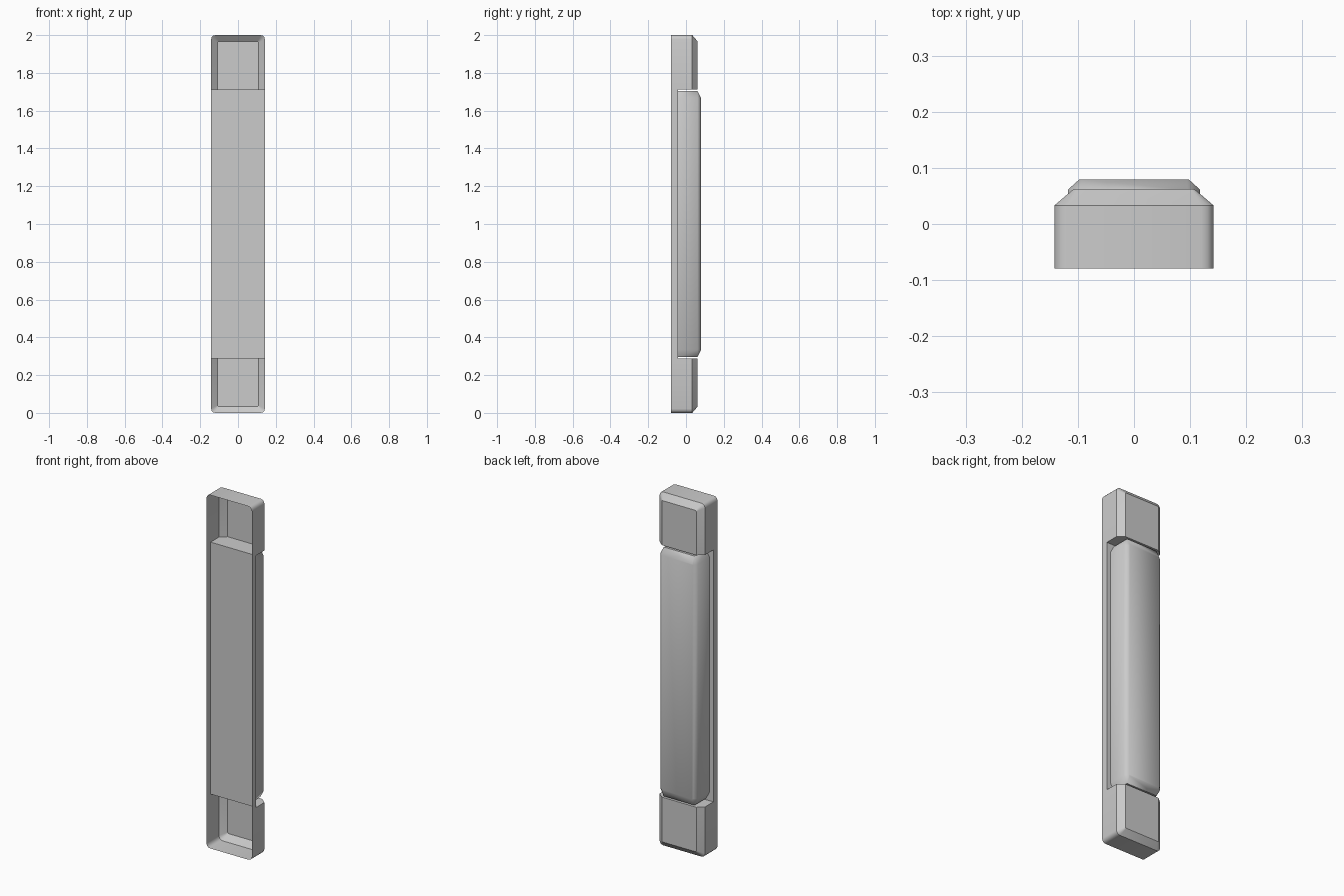
import bpy, bmesh, math

if "Cube" in bpy.data.objects:
    bpy.data.objects.remove(bpy.data.objects["Cube"])

W, R = 0.142, 0.022          # half width and corner radius of the housing
Y_FRONT, Y_FLOOR, Y_SHOULDER, Y_BACK = -0.079, -0.042, 0.033, 0.062
NOTCH = 0.713                # half length of the recess, about z = 1
C = 0.034                    # back chamfer inset
SEG = 3


def u_outline(inset, sign):
    """End outline (x, z) from one side of the recess round to the other."""
    w, top, r = W - inset, 1 - inset, max(R - inset, 0.006)
    pts = [(w, NOTCH)]
    for start, cx in ((0, w - r), (90, r - w)):
        for i in range(SEG + 1):
            a = math.radians(start + 90 * i / SEG)
            pts.append((cx + r * math.cos(a), top - r + r * math.sin(a)))
    pts.append((-w, NOTCH))
    return [(x * sign, 1 + z * sign) for x, z in pts]


def ring(bm, pts, y):
    return [bm.verts.new((x, y, z)) for x, z in pts]


def bridge(bm, a, b, closed):
    n = len(a)
    for i in range(n if closed else n - 1):
        j = (i + 1) % n
        bm.faces.new((a[i], a[j], b[j], b[i]))


def finish(bm, name, angle):
    bmesh.ops.recalc_face_normals(bm, faces=bm.faces)
    mesh = bpy.data.meshes.new(name)
    bm.to_mesh(mesh)
    bm.free()
    obj = bpy.data.objects.new(name, mesh)
    bpy.context.collection.objects.link(obj)
    bpy.ops.object.select_all(action='DESELECT')
    obj.select_set(True)
    bpy.context.view_layer.objects.active = obj
    bpy.ops.object.shade_smooth_by_angle(angle=math.radians(angle))
    return obj


# Housing: thin open-fronted shell, with a raised block at each end
bm = bmesh.new()
outline = u_outline(0, 1) + u_outline(0, -1)
front = ring(bm, outline, Y_FRONT)
floor = ring(bm, outline, Y_FLOOR)
bridge(bm, front, floor, True)
half = len(outline) // 2
ends = [floor[:half], floor[half:]]
for base, sign in zip(ends, (1, -1)):
    shoulder = ring(bm, u_outline(0, sign), Y_SHOULDER)
    back = ring(bm, u_outline(C, sign), Y_BACK)
    bridge(bm, base, shoulder, False)
    bridge(bm, shoulder, back, False)
    bm.faces.new(back)
    # wall facing the recess
    bm.faces.new((base[0], shoulder[0], back[0], back[-1], shoulder[-1], base[-1]))
# recess floor
bm.faces.new((ends[0][0], ends[0][-1], ends[1][0], ends[1][-1]))
finish(bm, "housing", 32)

# Grip bar: long pad with cut corners and a chamfered back
bm = bmesh.new()


def pad_outline(w, h, cx, cz):
    return [(w, 1 + h - cz), (w - cx, 1 + h), (cx - w, 1 + h), (-w, 1 + h - cz),
            (-w, 1 - h + cz), (cx - w, 1 - h), (w - cx, 1 - h), (w, 1 - h + cz)]


rings = [ring(bm, pad_outline(0.118, 0.705, 0.022, 0.04), y) for y in (Y_FLOOR, 0.061)]
rings.append(ring(bm, pad_outline(0.098, 0.667, 0.004, 0.006), 0.079))
for a, b in zip(rings, rings[1:]):
    bridge(bm, a, b, True)
bm.faces.new(rings[-1])
finish(bm, "grip_bar", 52)
